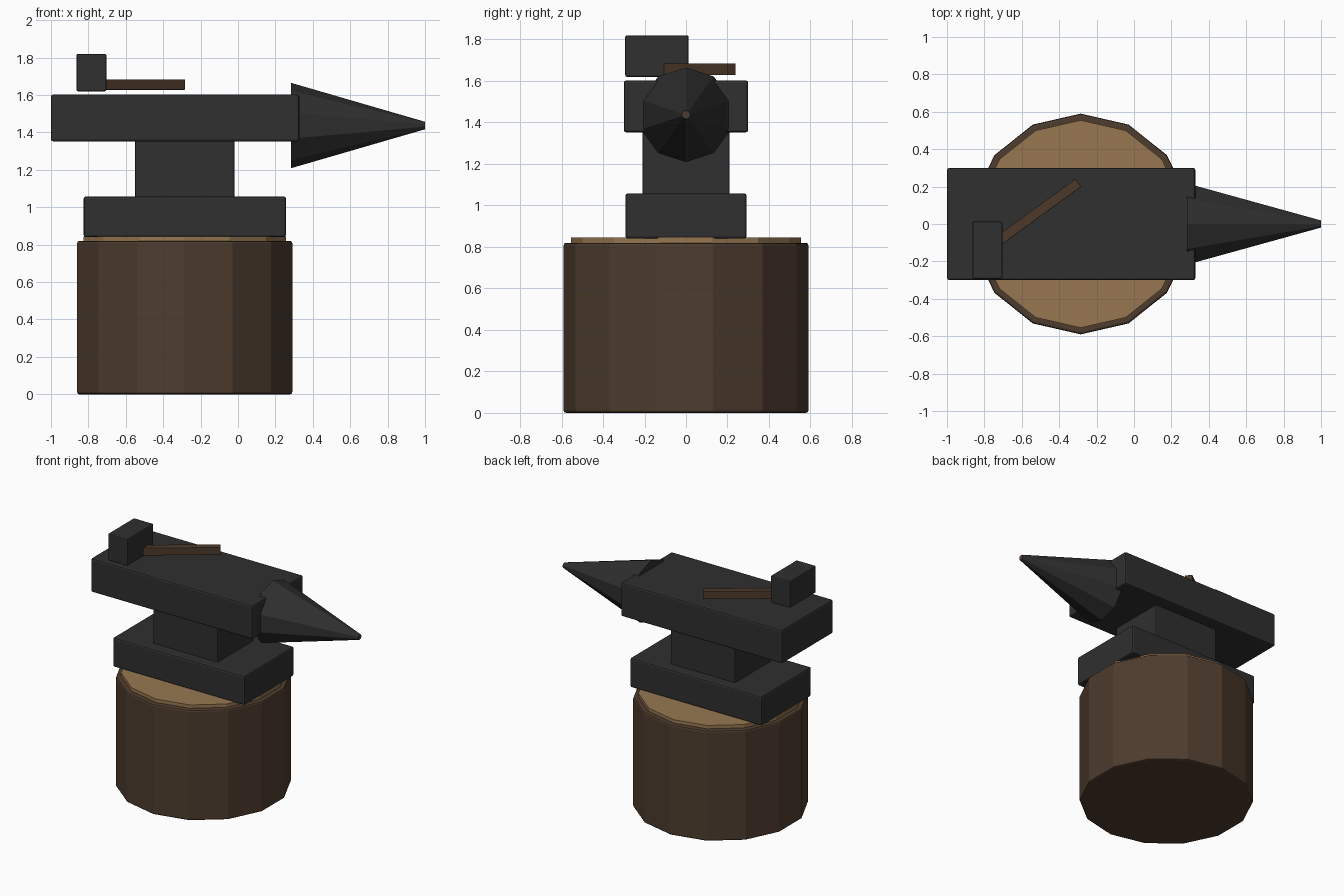
import bpy, bmesh, math
from mathutils import Matrix, Vector

if "Cube" in bpy.data.objects:
    bpy.data.objects.remove(bpy.data.objects["Cube"])


def material(name, rgb):
    m = bpy.data.materials.new(name)
    m.diffuse_color = (*rgb, 1.0)
    m.use_nodes = True
    m.node_tree.nodes["Principled BSDF"].inputs["Base Color"].default_value = m.diffuse_color
    return m


IRON = material("dark_iron", (0.029, 0.029, 0.029))
BARK = material("bark_brown", (0.076, 0.045, 0.027))
WOOD = material("cut_wood", (0.31, 0.185, 0.083))
GRIP = material("handle_wood", (0.076, 0.042, 0.023))


def finish(name, bm, mats, bevel):
    bmesh.ops.recalc_face_normals(bm, faces=bm.faces)
    me = bpy.data.meshes.new(name)
    bm.to_mesh(me)
    bm.free()
    for m in mats:
        me.materials.append(m)
    ob = bpy.data.objects.new(name, me)
    bpy.context.collection.objects.link(ob)
    if bevel:
        mod = ob.modifiers.new("bevel", 'BEVEL')
        mod.width = bevel
        mod.segments = 2
        mod.limit_method = 'ANGLE'
        mod.angle_limit = math.radians(50)
    return ob


def box(name, lo, hi, mat, bevel=0.012):
    bm = bmesh.new()
    lo, hi = Vector(lo), Vector(hi)
    bmesh.ops.create_cube(bm, size=1.0, matrix=Matrix.Translation((lo + hi) / 2)
                          @ Matrix.Diagonal((*(hi - lo), 1.0)))
    return finish(name, bm, [mat], bevel)


def ring_solid(name, sides, r0, r1, length, mats, place, bevel):
    """Capped prism or cone along local z, first corner on local +y."""
    bm = bmesh.new()
    rings = []
    for r, z in ((r0, 0.0), (r1, length)):
        rings.append([bm.verts.new((r * math.sin(2 * math.pi * i / sides),
                                    r * math.cos(2 * math.pi * i / sides), z))
                      for i in range(sides)])
    a, b = rings
    for i in range(sides):
        j = (i + 1) % sides
        bm.faces.new((a[i], a[j], b[j], b[i]))
    bm.faces.new(a)
    end = bm.faces.new(b)
    if len(mats) > 1:
        end.material_index = 1
    bm.transform(place)
    return finish(name, bm, mats, bevel)


# wooden stump with pale cut top
CX = -0.285
ring_solid("stump", 14, 0.59, 0.59, 0.82, [BARK],
           Matrix.Translation((CX, 0, 0)), 0.012)
ring_solid("stump_cut_top", 14, 0.555, 0.555, 0.045, [WOOD],
           Matrix.Translation((CX, 0, 0.80)), 0)

# anvil body
box("anvil_foot", (-0.825, -0.292, 0.84), (0.257, 0.292, 1.058), IRON)
box("anvil_waist", (-0.55, -0.21, 1.04), (-0.02, 0.21, 1.37), IRON, 0.006)
box("anvil_face", (-1.0, -0.30, 1.352), (0.328, 0.30, 1.603), IRON)

# horn: ten-sided cone along +x, corner up, small brown tip
horn_place = Matrix(((0, 0, 1, 0.284), (1, 0, 0, 0),
                     (0, 1, 0, 1.437), (0, 0, 0, 1)))
ring_solid("anvil_horn", 10, 0.228, 0.02, 0.716, [IRON, BARK], horn_place, 0)

# hammer lying on the face
box("hammer_head", (-0.864, -0.293, 1.62), (-0.704, 0.013, 1.82), IRON, 0.008)
handle = box("hammer_handle", (-0.58, -0.026, -0.028), (0, 0.026, 0.028), GRIP, 0.003)
handle.location = (-0.298, 0.22, 1.656)
handle.rotation_euler = (0, 0, math.radians(36))
